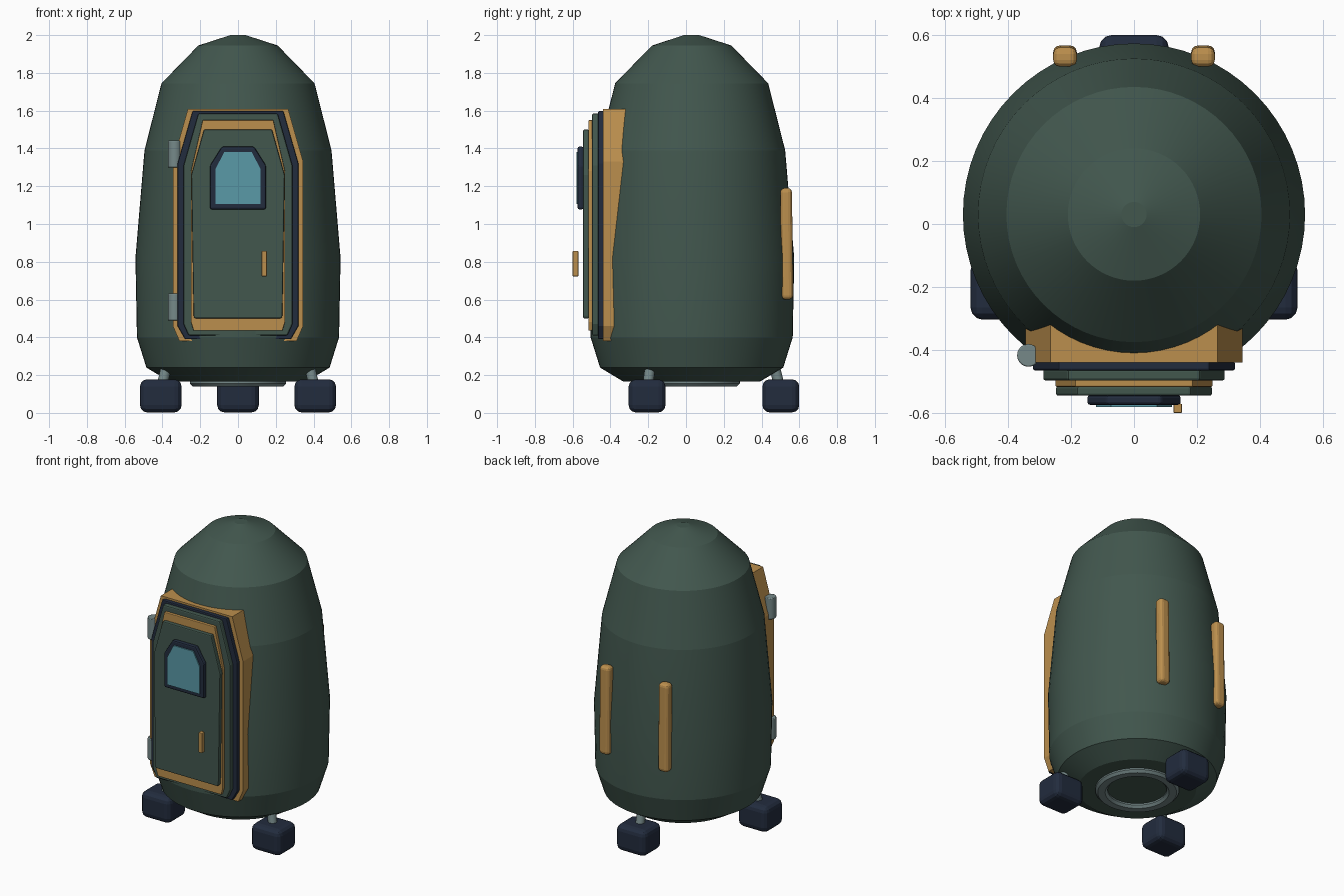
import bpy, bmesh, math
from mathutils import Vector

if "Cube" in bpy.data.objects:
    bpy.data.objects.remove(bpy.data.objects["Cube"])


def material(name, rgb):
    m = bpy.data.materials.new(name)
    m.diffuse_color = (*rgb, 1)
    m.use_nodes = True
    m.node_tree.nodes["Principled BSDF"].inputs["Base Color"].default_value = m.diffuse_color
    return m


GREEN = material("hull green", (0.054, 0.095, 0.076))
ORANGE = material("trim orange", (0.50, 0.275, 0.075))
NAVY = material("rubber navy", (0.016, 0.025, 0.048))
GLASS = material("window glass", (0.10, 0.32, 0.39))
GREY = material("metal grey", (0.18, 0.25, 0.25))
CY = 0.03  # the hull axis sits slightly behind the origin


def finish(name, bm, mat, bevel=0, segments=2, smooth=None):
    bmesh.ops.recalc_face_normals(bm, faces=bm.faces)
    me = bpy.data.meshes.new(name)
    bm.to_mesh(me)
    bm.free()
    me.materials.append(mat)
    ob = bpy.data.objects.new(name, me)
    bpy.context.collection.objects.link(ob)
    if bevel:
        b = ob.modifiers.new("bevel", 'BEVEL')
        b.width, b.segments, b.limit_method = bevel, segments, 'ANGLE'
    if smooth:
        bpy.ops.object.select_all(action='DESELECT')
        ob.select_set(True)
        bpy.context.view_layer.objects.active = ob
        bpy.ops.object.shade_smooth_by_angle(angle=math.radians(smooth))
    return ob


def lathe(name, profile, mat, closed=False, steps=64, smooth=8):
    bm = bmesh.new()
    vs = [bm.verts.new((r, CY, z)) for r, z in profile]
    pairs = list(zip(vs, vs[1:])) + ([(vs[-1], vs[0])] if closed else [])
    edges = [bm.edges.new(p) for p in pairs]
    bmesh.ops.spin(bm, geom=vs + edges, cent=(0, CY, 0), axis=(0, 0, 1),
                   angle=math.tau, steps=steps)
    bmesh.ops.remove_doubles(bm, verts=bm.verts, dist=1e-4)
    return finish(name, bm, mat, smooth=smooth)


def plate(name, half, y_front, y_back, mat, bevel=0):
    """Symmetric outline (right half, top to bottom) extruded along y."""
    outline = half + [(-x, z) for x, z in reversed(half)]
    bm = bmesh.new()
    f = bm.faces.new([bm.verts.new((x, y_front, z)) for x, z in outline])
    new = bmesh.ops.extrude_face_region(bm, geom=[f])['geom']
    bmesh.ops.translate(bm, vec=(0, y_back - y_front, 0),
                        verts=[v for v in new if isinstance(v, bmesh.types.BMVert)])
    return finish(name, bm, mat, bevel)


def box(name, centre, size, mat, bevel=0, segments=2):
    bm = bmesh.new()
    bmesh.ops.create_cube(bm, size=1)
    bmesh.ops.scale(bm, vec=size, verts=bm.verts)
    ob = finish(name, bm, mat, bevel, segments)
    ob.location = centre
    return ob


def rod(name, a, b, r, mat, bevel=0):
    a, b = Vector(a), Vector(b)
    bm = bmesh.new()
    bmesh.ops.create_cone(bm, cap_ends=True, segments=20, radius1=r, radius2=r,
                          depth=(b - a).length)
    ob = finish(name, bm, mat, bevel, smooth=30)
    ob.location = (a + b) / 2
    ob.rotation_euler = (b - a).to_track_quat('Z', 'Y').to_euler()
    return ob


# hull and docking ring underneath
lathe("hull", [(0, 2.0), (0.04, 2.0), (0.21, 1.945), (0.405, 1.745), (0.495, 1.39),
               (0.543, 0.82), (0.535, 0.40), (0.485, 0.24), (0.36, 0.165), (0, 0.165)], GREEN)
lathe("underside_ring", [(0.255, 0.175), (0.255, 0.155), (0.24, 0.14), (0.195, 0.14),
                         (0.18, 0.155), (0.18, 0.175)], GREY, closed=True)

# door, stacked from the surround outwards
plate("door_surround", [(0.265, 1.61), (0.345, 1.33), (0.345, 0.46), (0.31, 0.38)],
      -0.44, -0.29, ORANGE)
plate("door_seal", [(0.24, 1.598), (0.32, 1.32), (0.32, 0.46), (0.28, 0.39)],
      -0.465, -0.435, NAVY, 0.006)
plate("door_slab", [(0.21, 1.585), (0.288, 1.31), (0.288, 0.47), (0.262, 0.41)],
      -0.497, -0.46, GREEN, 0.008)
plate("door_trim", [(0.187, 1.55), (0.249, 1.28), (0.249, 0.48), (0.235, 0.435)],
      -0.517, -0.495, ORANGE, 0.004)
plate("door_panel", [(0.18, 1.5), (0.247, 1.26), (0.235, 0.51), (0.227, 0.5)],
      -0.545, -0.515, GREEN, 0.007)
plate("window_frame", [(0.085, 1.41), (0.148, 1.31), (0.148, 1.078)],
      -0.574, -0.543, NAVY, 0.009)
plate("window_glass", [(0.073, 1.38), (0.12, 1.29), (0.12, 1.105)],
      -0.581, -0.573, GLASS)
box("door_handle", (0.139, -0.585, 0.79), (0.027, 0.03, 0.135), ORANGE, 0.004)
for i, z in enumerate((0.56, 1.37)):
    rod(f"hinge_{i}", (-0.335, -0.417, z - 0.071), (-0.335, -0.417, z + 0.071),
        0.036, GREY, 0.004)

# three feet with struts
for i, deg in enumerate((-30, 90, 210)):
    c, s = math.cos(math.radians(deg)), math.sin(math.radians(deg))
    box(f"foot_{i}", (0.472 * c, CY + 0.472 * s, 0.09), (0.22, 0.195, 0.175),
        NAVY, 0.038, 3)
    rod(f"strut_{i}", (0.465 * c, CY + 0.465 * s, 0.14),
        (0.425 * c, CY + 0.425 * s, 0.30), 0.028, GREY)

# grab rails on the back
for side in (-1, 1):
    rail = box(f"back_rail_{side}", (side * 0.219, 0.533, 0.895), (0.075, 0.062, 0.59),
               ORANGE, 0.022, 3)
    rail.rotation_euler.x = math.radians(0.6)
